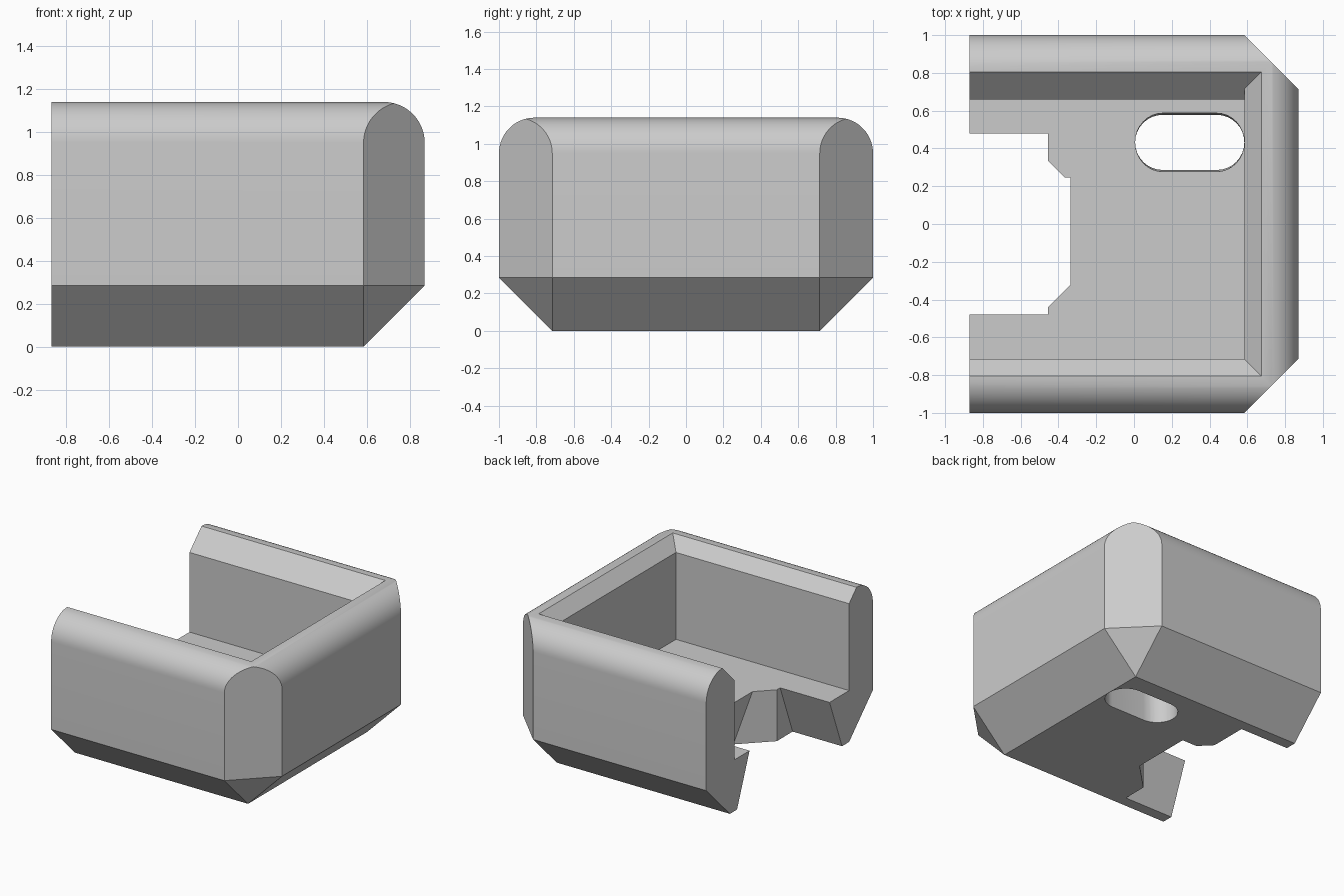
import bpy, bmesh, math

cube = bpy.data.objects.get("Cube")
if cube:
    bpy.data.objects.remove(cube, do_unlink=True)

HX, HY, TOP = 0.87, 1.0, 1.14     # half width, half depth, height
CH, R, FLOOR = 0.285, 0.19, 0.39  # chamfer, rim radius, floor level

grey = bpy.data.materials.new("light grey")
grey.use_nodes = True
grey.diffuse_color = (0.6, 0.6, 0.6, 1)
grey.node_tree.nodes["Principled BSDF"].inputs["Base Color"].default_value = (0.6, 0.6, 0.6, 1)


def loft(name, layers):
    """Solid through (z, outline) layers that share one point count."""
    bm = bmesh.new()
    rings = [[bm.verts.new((x, y, z)) for x, y in pts] for z, pts in layers]
    n = len(rings[0])
    for a, b in zip(rings, rings[1:]):
        for i in range(n):
            j = (i + 1) % n
            bm.faces.new((a[i], a[j], b[j], b[i]))
    bm.faces.new(rings[0][::-1])
    bm.faces.new(rings[-1])
    bmesh.ops.remove_doubles(bm, verts=bm.verts, dist=1e-5)
    bmesh.ops.recalc_face_normals(bm, faces=bm.faces)
    mesh = bpy.data.meshes.new(name)
    bm.to_mesh(mesh)
    bm.free()
    mesh.materials.append(grey)
    obj = bpy.data.objects.new(name, mesh)
    bpy.context.collection.objects.link(obj)
    return obj


def tapered(name, low, high, margin=0.02):
    """Cutter whose outline runs from low at the base to high at the floor."""
    def at(z):
        t = z / FLOOR
        return z, [(a + (c - a) * t, b + (d - b) * t)
                   for (a, b), (c, d) in zip(low, high)]
    return loft(name, [at(-margin), at(FLOOR + margin)])


def shell(inset, corner):
    """Outline open to -x with both +x corners cut off."""
    x, y = HX - inset, HY - inset
    return [(-HX, -y), (x - corner, -y), (x, corner - y),
            (x, y - corner), (x - corner, y), (-HX, y)]


def rect(x0, x1, y0, y1):
    return [(x0, y0), (x1, y0), (x1, y1), (x0, y1)]


def stadium(x0, x1, y, r, stretch):
    pts = []
    for cx, start in ((x1, -90), (x0, 90)):
        for i in range(17):
            a = math.radians(start + i * 180 / 16)
            pts.append((cx + r * math.cos(a), y + stretch * r * math.sin(a)))
    return pts


# Outer body: chamfered base, upright walls, rounded rim
insets = [R * (1 - math.cos(math.radians(a))) for a in range(0, 91, 6)]
insets = sorted(insets + [CH / 2])
layers = [(0, shell(CH, 0)), (CH, shell(0, CH))]
for d in insets:
    z = TOP - R + math.sqrt(max(0, R * R - (R - d) ** 2))
    layers.append((z, shell(d, max(0, CH - 2 * d))))
body = loft("bracket_body", layers)


# Cavity with sloped lips; the back lip reaches lower than the others
def cavity_at(z):
    lip, back = max(0, z - 1.05), max(0, z - 0.995)
    return z, rect(-1.2, 0.585 + lip, -0.715 - lip, 0.66 + back)


cavity = loft("cavity_cutter", [cavity_at(z) for z in (FLOOR, 0.995, 1.05, TOP + 0.1)])

# Wide floor opening, flaring towards the base
opening = tapered("opening_cutter", rect(-1.2, -0.455, -0.63, 0.63),
                  rect(-1.2, -0.455, -0.48, 0.48))

# Inner notch with diagonal sides and a sloped end
side = [(-0.6, 0.335), (-0.455, 0.335), (-0.365, 0.245)]
tail = [(-0.455, -0.44), (-0.6, -0.44)]
notch = tapered("notch_cutter",
                side + [(-0.24, 0.245), (-0.24, -0.225)] + tail,
                side + [(-0.335, 0.245), (-0.335, -0.32)] + tail)

# Oblong through slot
slot = tapered("slot_cutter", stadium(0.152, 0.438, 0.432, 0.146, 1),
               stadium(0.152, 0.438, 0.432, 0.146, 1.06))

bpy.ops.object.select_all(action='DESELECT')
bpy.context.view_layer.objects.active = body
body.select_set(True)
for cutter in (cavity, opening, notch, slot):
    cutter.hide_render = True
    mod = body.modifiers.new(cutter.name, 'BOOLEAN')
    mod.operation = 'DIFFERENCE'
    mod.solver = 'EXACT'
    mod.object = cutter
    bpy.ops.object.modifier_apply(modifier=mod.name)
    bpy.data.objects.remove(cutter, do_unlink=True)

bpy.ops.object.shade_smooth_by_angle(angle=math.radians(20))
